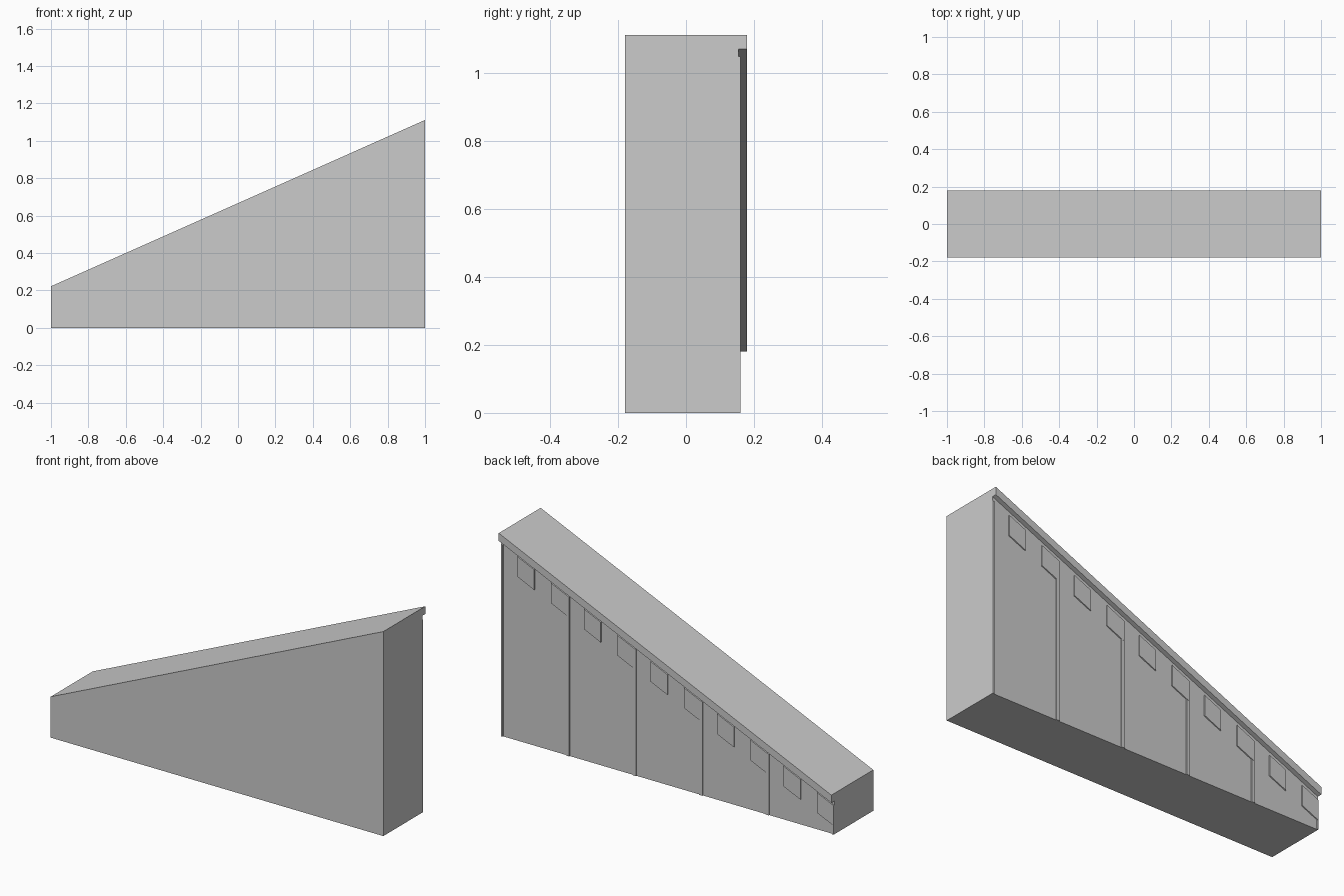
import bpy
import bmesh

if "Cube" in bpy.data.objects:
    bpy.data.objects.remove(bpy.data.objects["Cube"])

SLOPE = 0.889 / 2


def roof(x):
    return 0.667 + SLOPE * x


grey = bpy.data.materials.new("light_grey")
grey.diffuse_color = (0.6, 0.6, 0.6, 1)
grey.use_nodes = True
grey.node_tree.nodes["Principled BSDF"].inputs["Base Color"].default_value = grey.diffuse_color


def slab(name, x0, x1, y0, y1, drop_top, drop_bottom=None):
    """Block whose top follows the roof slope; its bottom follows too, or rests on the ground."""
    def low(x):
        return 0.0 if drop_bottom is None else roof(x) - drop_bottom

    outline = [(x0, low(x0)), (x1, low(x1)),
               (x1, roof(x1) - drop_top), (x0, roof(x0) - drop_top)]
    bm = bmesh.new()
    front = bm.faces.new([bm.verts.new((x, y0, z)) for x, z in outline])
    back = bmesh.ops.extrude_face_region(bm, geom=[front])["geom"]
    bmesh.ops.translate(bm, vec=(0, y1 - y0, 0),
                        verts=[g for g in back if isinstance(g, bmesh.types.BMVert)])
    bmesh.ops.recalc_face_normals(bm, faces=bm.faces)
    mesh = bpy.data.meshes.new(name)
    bm.to_mesh(mesh)
    bm.free()
    mesh.materials.append(grey)
    obj = bpy.data.objects.new(name, mesh)
    bpy.context.collection.objects.link(obj)
    return obj


# Main wall wedge and the overhanging lip along its back edge
slab("wall", -1, 1, -0.18, 0.155, 0)
slab("lip", -1, 1, 0.155, 0.18, 0, 0.042)

# Thin vertical ribs, clipped at the ends of the wall
for i in range(6):
    x = 1 - 0.4 * i
    slab(f"rib_{i + 1}", max(x - 0.01, -1), min(x + 0.01, 1), 0.155, 0.16, 0.064)

# Row of raised slanted blocks under the lip
for i in range(10):
    x = 0.8 - 0.2 * i
    slab(f"raised_block_{i + 1}", x, x + 0.1, 0.155, 0.161, 0.064, 0.174)
